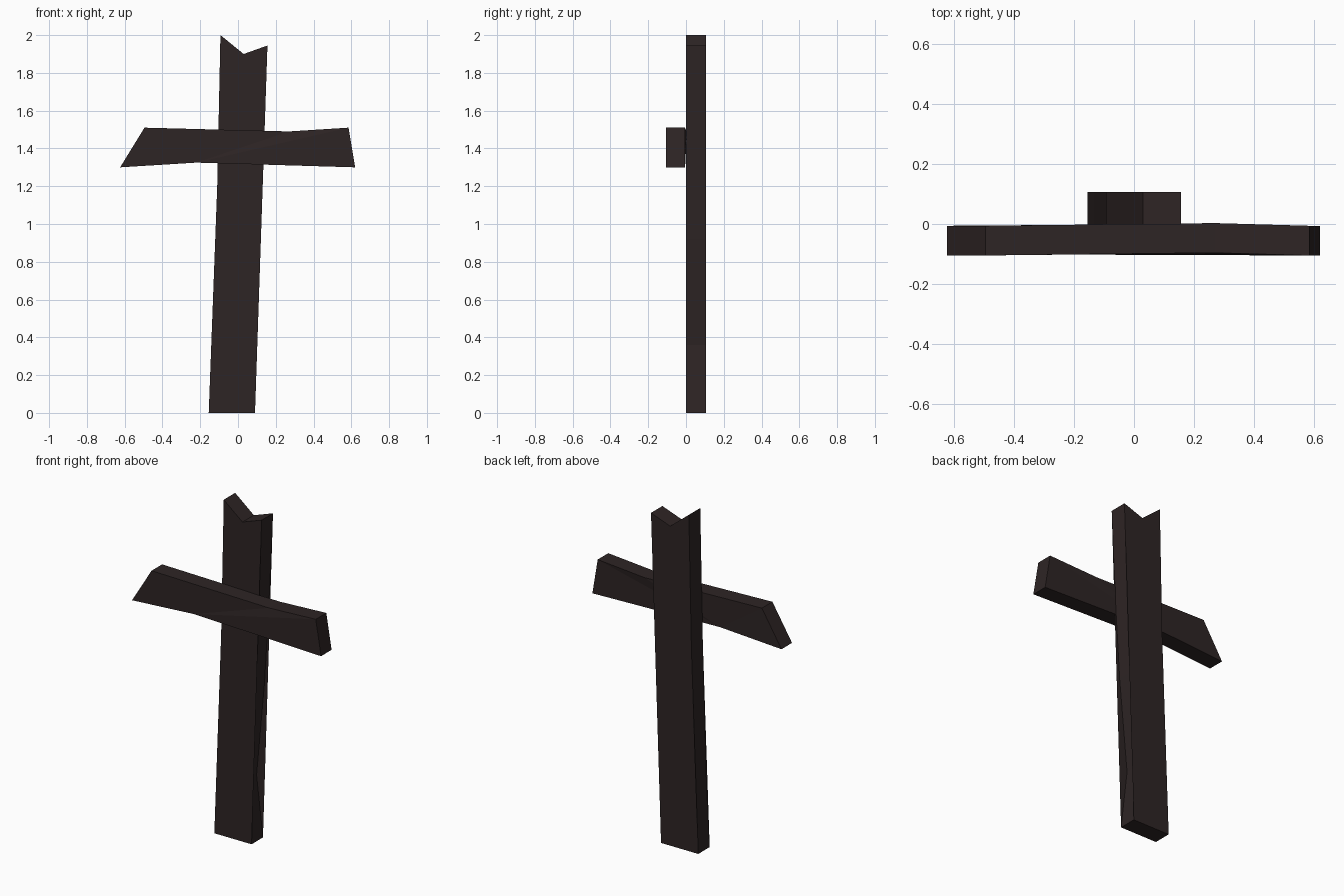
import bpy, bmesh

if "Cube" in bpy.data.objects:
    bpy.data.objects.remove(bpy.data.objects["Cube"])

wood = bpy.data.materials.new("dark wood")
wood.diffuse_color = (0.027, 0.018, 0.018, 1)
wood.use_nodes = True
wood.node_tree.nodes["Principled BSDF"].inputs["Base Color"].default_value = wood.diffuse_color


def plank(name, outline, y_front, y_back, lean=None):
    """Extrude an x-z outline from y_front to y_back; lean shifts chosen points in y."""
    lean = lean or {}
    bm = bmesh.new()
    rings = [[bm.verts.new((x, y + lean.get(i, 0), z)) for i, (x, z) in enumerate(outline)]
             for y in (y_front, y_back)]
    caps = [bm.faces.new(rings[0]), bm.faces.new(rings[1][::-1])]
    n = len(outline)
    for i in range(n):
        j = (i + 1) % n
        bm.faces.new((rings[0][i], rings[1][i], rings[1][j], rings[0][j]))
    bmesh.ops.triangulate(bm, faces=caps)
    bmesh.ops.recalc_face_normals(bm, faces=bm.faces[:])
    mesh = bpy.data.meshes.new(name)
    bm.to_mesh(mesh)
    bm.free()
    mesh.materials.append(wood)
    obj = bpy.data.objects.new(name, mesh)
    bpy.context.collection.objects.link(obj)
    return obj


# Upright post with a notched, broken top
plank("upright_post",
      [(-0.155, 0), (0.09, 0), (0.048, 0.36), (0.10, 0.92), (0.125, 1.32),
       (0.156, 1.945), (0.03, 1.90), (-0.093, 2.0), (-0.11, 1.2), (-0.134, 0.36)],
      -0.001, 0.106)

# Crooked crossbar fixed to the front of the post, bowed slightly at its bends
plank("crossbar",
      [(-0.624, 1.30), (-0.22, 1.325), (0.62, 1.30), (0.585, 1.51),
       (0.27, 1.49), (-0.495, 1.51)],
      -0.105, -0.006, {1: 0.003, 4: 0.009})
